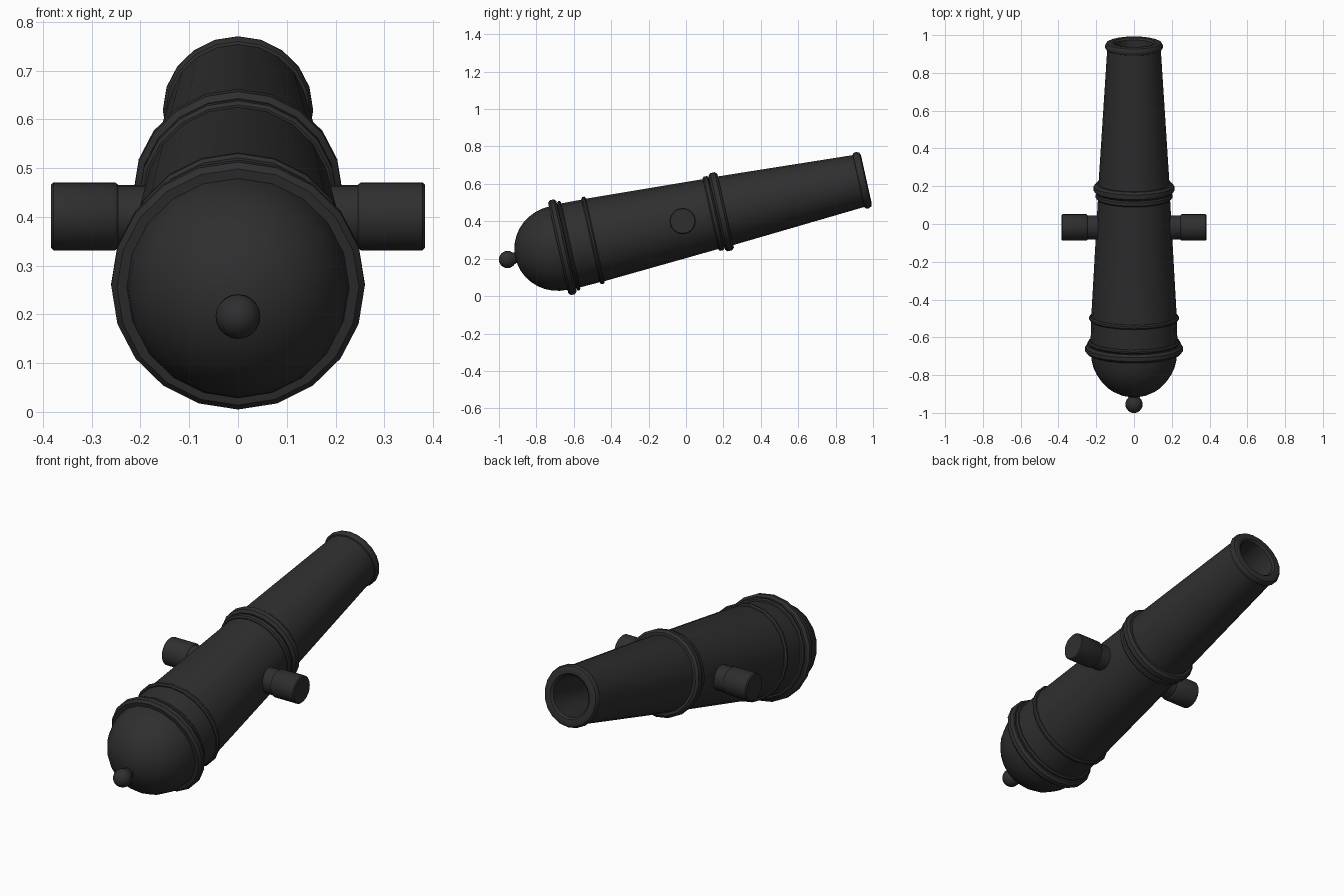
import bpy, bmesh, math
from mathutils import Matrix, Vector

if "Cube" in bpy.data.objects:
    bpy.data.objects.remove(bpy.data.objects["Cube"])

TILT = math.radians(12.6)
# local +z is the bore axis; maps to +y tilted upward
FRAME = Matrix.Translation((0, 0, 0.409)) @ Matrix.Rotation(-(math.pi / 2 - TILT), 4, 'X')

iron = bpy.data.materials.new("dark_iron")
iron.diffuse_color = (0.028, 0.028, 0.028, 1)
iron.use_nodes = True
iron.node_tree.nodes["Principled BSDF"].inputs["Base Color"].default_value = iron.diffuse_color


def lathe(name, profile, sides, matrix, angle=35):
    """Revolve (radius, height) points around local z; zero radius closes an end."""
    bm = bmesh.new()
    rings = []
    for r, h in profile:
        if r == 0:
            rings.append([bm.verts.new((0, 0, h))])
        else:
            rings.append([bm.verts.new((r * math.cos(2 * math.pi * i / sides),
                                        r * math.sin(2 * math.pi * i / sides), h))
                          for i in range(sides)])
    for a, b in zip(rings, rings[1:]):
        for i in range(sides):
            j = (i + 1) % sides
            quad = [a[i % len(a)], a[j % len(a)], b[j % len(b)], b[i % len(b)]]
            bm.faces.new(list(dict.fromkeys(quad)))
    bm.transform(matrix)
    bmesh.ops.recalc_face_normals(bm, faces=bm.faces)
    me = bpy.data.meshes.new(name)
    bm.to_mesh(me)
    bm.free()
    me.materials.append(iron)
    ob = bpy.data.objects.new(name, me)
    bpy.context.collection.objects.link(ob)
    bpy.ops.object.select_all(action='DESELECT')
    ob.select_set(True)
    bpy.context.view_layer.objects.active = ob
    bpy.ops.object.shade_smooth_by_angle(angle=math.radians(angle))
    return ob


def band(t0, t1, r, base, c=0.007):
    """Raised moulding with rounded shoulders."""
    return [(base, t0), (r - c, t0), (r, t0 + c), (r, t1 - c), (r - c, t1), (base, t1)]


# Barrel: domed breech, mouldings, tapered chase, muzzle lip and hollow bore
dome = [(0, -0.935)] + [(0.228 * math.sin(a), -0.70 - 0.235 * math.cos(a))
                        for a in [math.pi / 2 * k / 9 for k in range(1, 10)]]
profile = (dome
           + band(-0.700, -0.655, 0.260, 0.236, 0.012)
           + band(-0.653, -0.632, 0.245, 0.230)
           + band(-0.522, -0.498, 0.239, 0.226)
           + band(0.135, 0.166, 0.203, 0.191)
           + band(0.168, 0.217, 0.214, 0.188, 0.012)
           + [(0.142, 0.945), (0.148, 0.947), (0.154, 0.957), (0.154, 0.968),
              (0.147, 0.982), (0.132, 0.988), (0.112, 0.985), (0.102, 0.975),
              (0.100, 0.45), (0, 0.45)])
lathe("barrel", profile, 20, FRAME)

# Cascabel: neck and round knob at the breech
t = -0.978
knob = [(0, t - 0.046)] + [(0.046 * math.sin(a), t - 0.046 * math.cos(a))
                           for a in [math.pi * k / 12 for k in range(1, 10)]]
knob += [(0.028, -0.935), (0.034, -0.922), (0, -0.90)]
lathe("breech_knob", knob, 20, FRAME)

# Trunnions: stepped pins on both sides
pin = [(0, 0.10), (0.064, 0.10), (0.064, 0.246), (0.066, 0.247), (0.070, 0.253),
       (0.070, 0.378), (0.065, 0.383), (0, 0.383)]
for side, label in ((1, "right"), (-1, "left")):
    m = Matrix.Translation((0, -0.018, 0.401)) @ Matrix.Rotation(side * math.pi / 2, 4, 'Y')
    lathe("trunnion_" + label, pin, 28, m)
